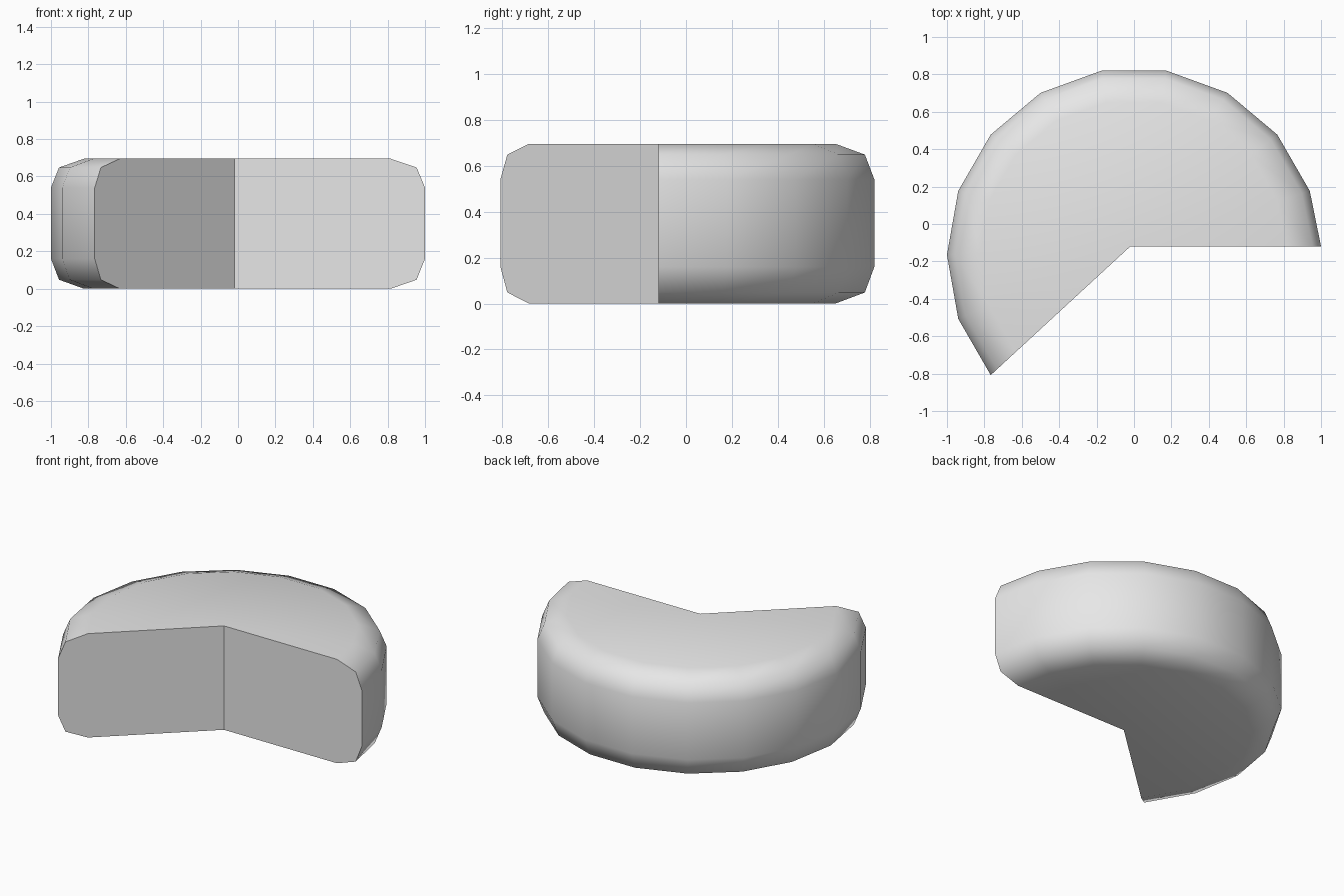
import bpy, bmesh, math

cube = bpy.data.objects.get("Cube")
if cube:
    bpy.data.objects.remove(cube, do_unlink=True)

HEIGHT = 0.695
APEX = (-0.02, -0.12)
# Rounded rim: (scale from apex, height), bottom to top
RIM = [(0.82, 0.0), (0.956, 0.048), (1.0, 0.16),
       (1.0, 0.54), (0.956, 0.648), (0.82, HEIGHT)]

# Outer outline: start of the flat cut, then points of an 18-sided circle
outline = [(1.0, APEX[1])]
for i in range(1, 12):
    a = math.radians(20 * i)
    outline.append((math.cos(a), math.sin(a) - 0.165))

# Rim columns and the vertical apex edge
bm = bmesh.new()
columns = []
for x, y in outline:
    columns.append([bm.verts.new((APEX[0] + (x - APEX[0]) * s,
                                  APEX[1] + (y - APEX[1]) * s, z))
                    for s, z in RIM])
bottom = bm.verts.new((*APEX, 0))
top = bm.verts.new((*APEX, HEIGHT))

# Curved wall, top and bottom fans
for a, b in zip(columns, columns[1:]):
    for k in range(len(RIM) - 1):
        bm.faces.new((a[k], b[k], b[k + 1], a[k + 1]))
    bm.faces.new((top, a[-1], b[-1]))
    bm.faces.new((bottom, b[0], a[0]))

# Two flat cut faces
cuts = [bm.faces.new([bottom] + columns[0] + [top]),
        bm.faces.new([top] + columns[-1][::-1] + [bottom])]

bmesh.ops.recalc_face_normals(bm, faces=bm.faces[:])
for face in bm.faces:
    face.smooth = True
for face in cuts:
    for edge in face.edges:
        edge.smooth = False

mesh = bpy.data.meshes.new("wheel_wedge")
bm.to_mesh(mesh)
bm.free()
wedge = bpy.data.objects.new("wheel_wedge", mesh)
bpy.context.collection.objects.link(wedge)

# Plain grey material
grey = bpy.data.materials.new("light_grey")
grey.use_nodes = True
colour = (0.8, 0.8, 0.8, 1)
grey.diffuse_color = colour
for node in grey.node_tree.nodes:
    if node.type == 'BSDF_PRINCIPLED':
        node.inputs["Base Color"].default_value = colour
mesh.materials.append(grey)
